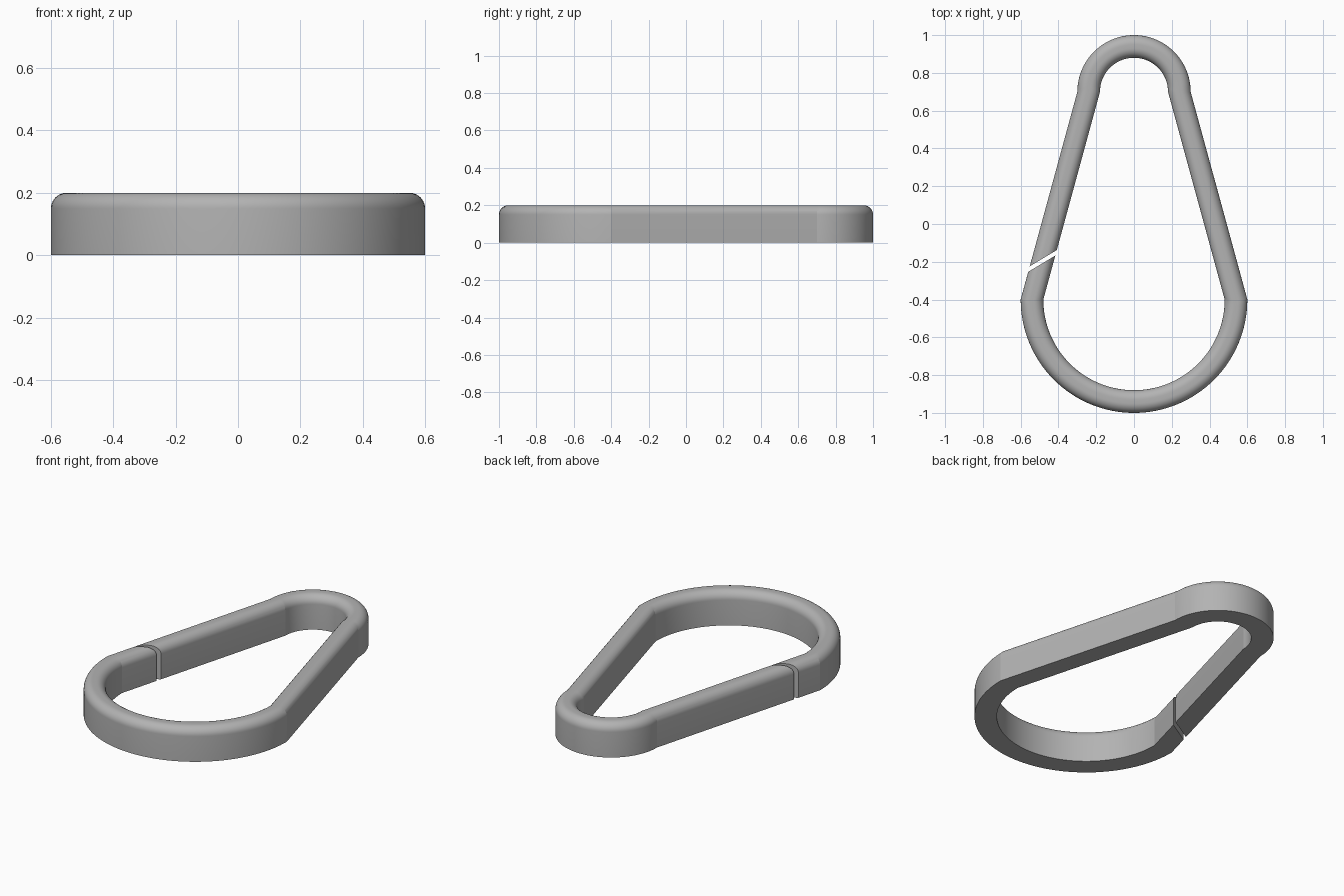
import bpy, bmesh
from math import sin, cos, pi, radians
from mathutils import Vector

if "Cube" in bpy.data.objects:
    bpy.data.objects.remove(bpy.data.objects["Cube"])

HALF, HEIGHT, FILLET = 0.06, 0.2, 0.05   # bar half width, height, top rounding
BIG_Y, BIG_R = -0.4, 0.54                # wide end, centre line
SMALL_Y, SMALL_R = 0.7, 0.24             # narrow end, centre line
LEAN = (BIG_R - SMALL_R) / (SMALL_Y - BIG_Y)
SLOT_SLOPE = 0.6

steel = bpy.data.materials.new("steel grey")
steel.use_nodes = True
colour = (0.45, 0.45, 0.45, 1)
steel.diffuse_color = colour
steel.node_tree.nodes["Principled BSDF"].inputs["Base Color"].default_value = colour


def arc(cy, r, start, end, steps):
    """Stations (centre, outward half-width vector) along an arc."""
    result = []
    for i in range(steps + 1):
        a = radians(start + (end - start) * i / steps)
        out = Vector((cos(a), sin(a), 0))
        result.append((Vector((0, cy, 0)) + out * r, out * HALF))
    return result


def slot_end(y):
    """Station cut on a slant across the right-hand bar."""
    x = -BIG_R + LEAN * (y - BIG_Y)
    a = HALF / (1 - LEAN * SLOT_SLOPE)
    return Vector((x, y, 0)), Vector((-a, -a * SLOT_SLOPE, 0))


# Bar path: from the slot, round the wide end, up, round the narrow end, back
stations = [slot_end(-0.21)]
stations += arc(BIG_Y, BIG_R, 180, 360, 64)
stations += arc(SMALL_Y, SMALL_R, 0, 180, 48)
stations += [slot_end(-0.181)]

# Cross-section: flat base, straight sides, rounded top (side factor, height)
half = []
for i in range(11):
    a = pi / 2 * i / 10
    half.append(((HALF - FILLET + FILLET * cos(a)) / HALF,
                 HEIGHT - FILLET + FILLET * sin(a)))
section = [(1, 0)] + half + [(-s, z) for s, z in reversed(half)] + [(-1, 0)]

# Sweep the section along the path
bm = bmesh.new()
rings = [[bm.verts.new(c + side * s + Vector((0, 0, z))) for s, z in section]
         for c, side in stations]
n = len(section)
for r0, r1 in zip(rings, rings[1:]):
    for i in range(n):
        j = (i + 1) % n
        bm.faces.new((r0[i], r0[j], r1[j], r1[i]))
bm.faces.new(rings[0])
bm.faces.new(rings[-1])
bmesh.ops.recalc_face_normals(bm, faces=bm.faces)

mesh = bpy.data.meshes.new("snap_hook_ring")
bm.to_mesh(mesh)
bm.free()
mesh.materials.append(steel)
ring = bpy.data.objects.new("snap_hook_ring", mesh)
bpy.context.collection.objects.link(ring)
bpy.ops.object.select_all(action='DESELECT')
ring.select_set(True)
bpy.context.view_layer.objects.active = ring
bpy.ops.object.shade_smooth_by_angle(angle=radians(12))
